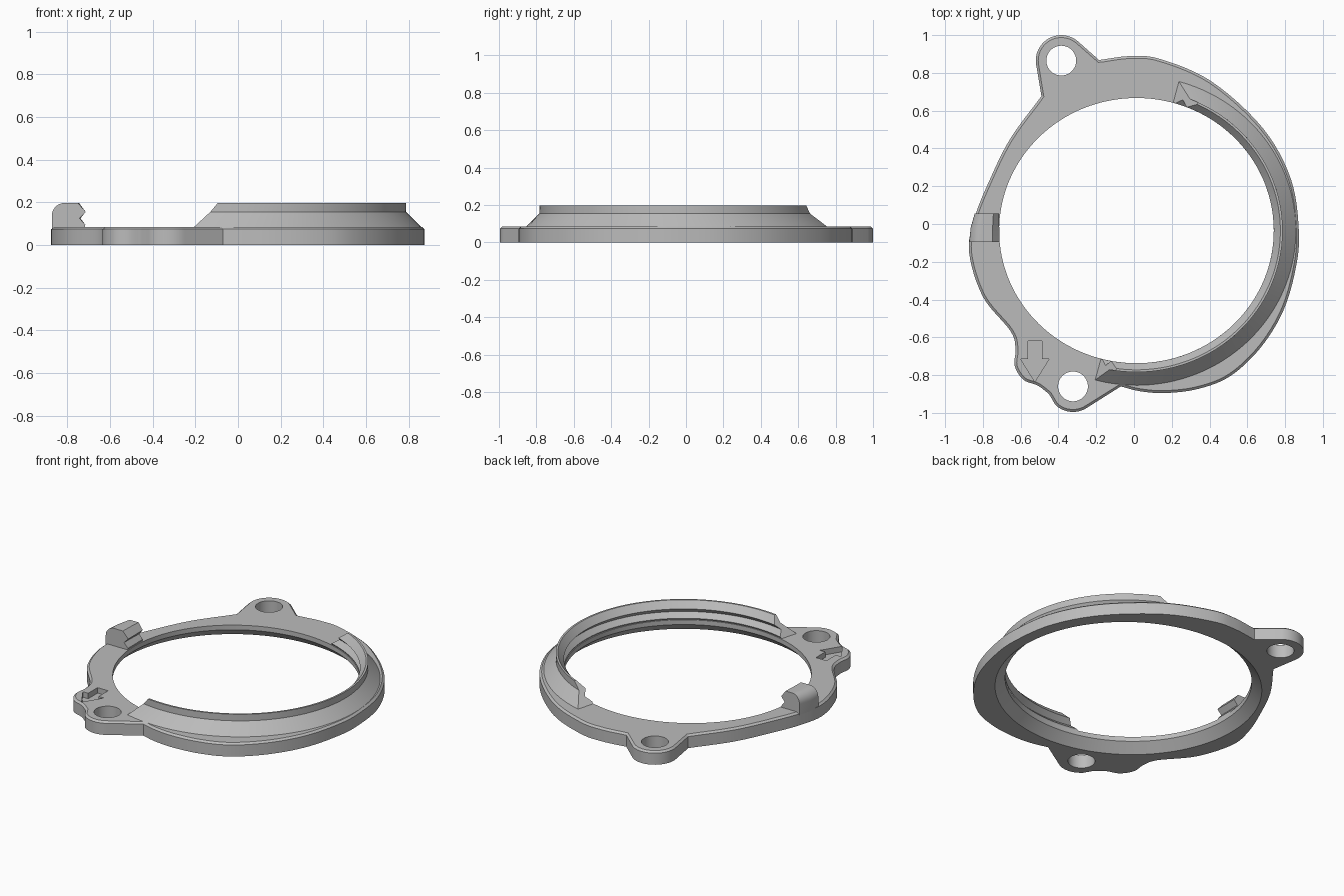
import bpy, bmesh
from math import sin, cos, radians, pi
from mathutils import Vector

default_cube = bpy.data.objects.get("Cube")
if default_cube:
    bpy.data.objects.remove(default_cube, do_unlink=True)

# Single grey plastic colour
grey = bpy.data.materials.new("grey plastic")
grey.use_nodes = True
colour = (0.5, 0.5, 0.5, 1)
grey.diffuse_color = colour
grey.node_tree.nodes["Principled BSDF"].inputs["Base Color"].default_value = colour

CENTRE = Vector((0.013, -0.035))
BORE = Vector((0.727, 0.702))
BASE_TOP = 0.085
RIM_TOP = 0.197


def make_object(name, loops, close_rings=False):
    """Skin a list of equal point loops; cap the ends unless the rings close."""
    bm = bmesh.new()
    rings = [[bm.verts.new(p) for p in loop] for loop in loops]
    pairs = list(zip(rings, rings[1:]))
    if close_rings:
        pairs.append((rings[-1], rings[0]))
    for a, b in pairs:
        for i in range(len(a)):
            j = (i + 1) % len(a)
            bm.faces.new((a[i], a[j], b[j], b[i]))
    if not close_rings:
        bm.faces.new(rings[0][::-1])
        bm.faces.new(rings[-1])
    bmesh.ops.recalc_face_normals(bm, faces=bm.faces)
    mesh = bpy.data.meshes.new(name)
    bm.to_mesh(mesh)
    bm.free()
    mesh.materials.append(grey)
    obj = bpy.data.objects.new(name, mesh)
    bpy.context.collection.objects.link(obj)
    return obj


def prism(name, outline, bottom, top):
    return make_object(name, [[(x, y, z) for x, y in outline] for z in (bottom, top)])


def bore_point(angle, offset, z):
    return (CENTRE.x + (BORE.x + offset) * cos(angle),
            CENTRE.y + (BORE.y + offset) * sin(angle), z)


def arc(centre, radius, start, end, steps=18):
    turn = [radians(start + (end - start) * i / steps) for i in range(steps + 1)]
    return [Vector((centre[0] + radius * cos(a), centre[1] + radius * sin(a))) for a in turn]


def spline(points, steps=6):
    """Smooth open curve through the points."""
    p = [Vector(q) for q in points]
    p = [p[0] * 2 - p[1]] + p + [p[-1] * 2 - p[-2]]
    result = []
    for a, b, c, d in zip(p, p[1:], p[2:], p[3:]):
        for i in range(steps):
            t = i / steps
            result.append(0.5 * (b * 2 + (c - a) * t + (a * 2 - b * 5 + c * 4 - d) * t * t
                                 + (b * 3 - a - c * 3 + d) * t ** 3))
    return result + [p[-2]]


def inset(outline, distance):
    """Move a counter-clockwise outline inwards."""
    result = []
    for i, point in enumerate(outline):
        before = (point - outline[i - 1]).normalized()
        after = (outline[(i + 1) % len(outline)] - point).normalized()
        along = before + after
        normal = Vector((-along.y, along.x)).normalized()
        result.append(point + normal * distance)
    return result


def finish(obj):
    bpy.ops.object.select_all(action="DESELECT")
    obj.select_set(True)
    bpy.context.view_layer.objects.active = obj
    bpy.ops.object.shade_smooth_by_angle(angle=radians(28))


def cut(obj, cutter):
    cutter.hide_render = True
    mod = obj.modifiers.new("cut", "BOOLEAN")
    mod.operation = "DIFFERENCE"
    mod.solver = "EXACT"
    mod.object = cutter
    bpy.context.view_layer.objects.active = obj
    bpy.ops.object.modifier_apply(modifier=mod.name)
    bpy.data.objects.remove(cutter, do_unlink=True)


# Base plate outline, counter-clockwise: body, rear lug, left flank, front lug
rear_hole, front_hole = (-0.385, 0.865), (-0.323, -0.86)
lug_radius = 0.135
outline = spline([(-0.07, -0.86), (0.03, -0.885), (0.165, -0.895), (0.34, -0.873), (0.51, -0.805),
                  (0.67, -0.655), (0.79, -0.46), (0.855, -0.24), (0.873, -0.04), (0.83, 0.24),
                  (0.68, 0.51), (0.41, 0.755), (0.14, 0.873), (-0.02, 0.889), (-0.185, 0.868)])
outline += arc(rear_hole, lug_radius, 52, 186)
outline += spline([(-0.49, 0.677), (-0.656, 0.45), (-0.77, 0.22), (-0.845, 0.03), (-0.873, -0.15),
                   (-0.8, -0.385), (-0.655, -0.565), (-0.627, -0.66), (-0.632, -0.75),
                   (-0.585, -0.825), (-0.51, -0.855), (-0.45, -0.9)])
outline += arc(front_hole, lug_radius, 226, 303)

levels = [(0, 0), (0, 0.074), (0.013, BASE_TOP)]
base = make_object("base_plate", [[(p.x, p.y, z) for p in inset(outline, d)] for d, z in levels])

# Central bore, flared towards the underside
turns = [2 * pi * i / 128 for i in range(128)]
bore_levels = [(0.08, -0.02), (0.0, 0.055), (0.0, 0.25)]
cut(base, make_object("bore_cutter", [[bore_point(a, d, z) for a in turns] for d, z in bore_levels]))

# Screw holes
for hole in (rear_hole, front_hole):
    cut(base, prism("hole_cutter", arc(hole, 0.079, 0, 350, 35), -0.1, 0.3))

# Recessed direction arrow
half_arrow = [(0.037, -0.62), (0.037, -0.715), (0.075, -0.715), (0, -0.835)]
arrow = [(x - 0.525, y) for x, y in half_arrow]
arrow += [(-x - 0.525, y) for x, y in half_arrow[-2::-1]]
cut(base, prism("arrow_cutter", arrow, BASE_TOP - 0.035, 0.2))
finish(base)

# Raised half-ring wall with an inner groove and sloping ends
wall_profile = [(0.008, 0.08), (0.122, 0.08), (0.047, 0.155), (0.047, RIM_TOP), (0.035, RIM_TOP),
                (0.0, 0.155), (0.03, 0.125), (0.0, 0.095)]
sections = []
for i in range(81):
    section = []
    for offset, z in wall_profile:
        rise = (z - BASE_TOP) / (RIM_TOP - BASE_TOP)
        start, end = -105 + 7 * rise, 74.5 - 9.5 * rise
        section.append(bore_point(radians(start + (end - start) * i / 80), offset, z))
    sections.append(section)
finish(make_object("rim_wall", sections))

# Grooved clip with a rounded outer shoulder
clip_profile = [(-0.72, 0.07), (-0.715, 0.095), (-0.742, 0.125), (-0.713, 0.155), (-0.75, RIM_TOP)]
clip_profile += [tuple(p) for p in arc((-0.812, 0.137), 0.06, 90, 180, 10)] + [(-0.872, 0.07)]
clip = []
for y, shift in ((-0.095, 0.0), (-0.02, 0.007), (0.055, 0.028)):
    clip.append([(x + shift * (-0.72 - x) / 0.15, y, z) for x, z in clip_profile])
finish(make_object("clip", clip))
